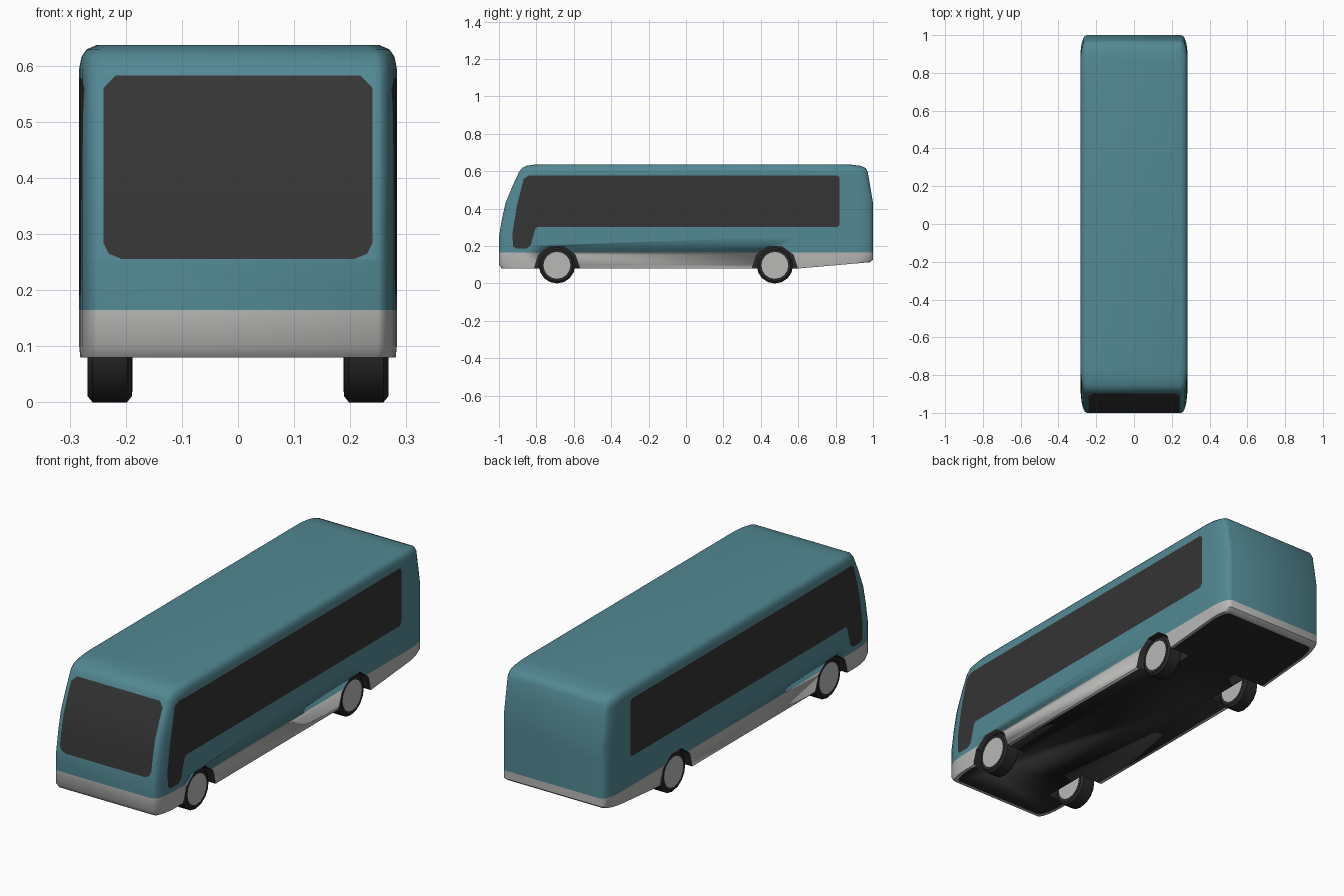
import bpy, bmesh, math
from mathutils import Vector

if "Cube" in bpy.data.objects:
    bpy.data.objects.remove(bpy.data.objects["Cube"])


def material(name, rgb):
    m = bpy.data.materials.new(name)
    m.diffuse_color = (*rgb, 1)
    m.use_nodes = True
    m.node_tree.nodes["Principled BSDF"].inputs["Base Color"].default_value = m.diffuse_color
    return m


MATS = [material("teal paint", (0.085, 0.25, 0.295)),
        material("light grey", (0.48, 0.48, 0.47)),
        material("dark glass", (0.035, 0.035, 0.035)),
        material("black rubber", (0.022, 0.022, 0.022))]
TEAL, GREY, GLASS, BLACK = range(4)


def finish(bm, name, angle=35):
    bmesh.ops.recalc_face_normals(bm, faces=bm.faces)
    me = bpy.data.meshes.new(name)
    bm.to_mesh(me)
    bm.free()
    for m in MATS:
        me.materials.append(m)
    ob = bpy.data.objects.new(name, me)
    bpy.context.collection.objects.link(ob)
    bpy.ops.object.select_all(action='DESELECT')
    ob.select_set(True)
    bpy.context.view_layer.objects.active = ob
    bpy.ops.object.shade_smooth_by_angle(angle=math.radians(angle))
    return ob


def plan(z, yf, yr, hw):
    """Horizontal outline of the body with long soft corners."""
    n, ix, lf, lr = 5, 0.033, 0.13, 0.10
    half = []
    for i in range(n + 1):
        t = math.pi / 2 * i / n
        half.append((hw - ix + ix * math.sin(t), yf + lf * (1 - math.cos(t))))
    half.append((hw, 0.6))
    for i in range(n + 1):
        t = math.pi / 2 * i / n
        half.append((hw - ix + ix * math.cos(t), yr - lr * (1 - math.sin(t))))
    pts = half + [(-x, y) for x, y in reversed(half)]
    out = []
    for x, y in pts:
        rise = max(0, y - 0.6) / 0.4 * 0.035 * max(0, (0.165 - z) / 0.085)
        out.append(Vector((x, y, z + rise)))   # tail sweeps up underneath
    return out, n + 1


def inside(p, poly):
    hit = False
    for (ax, ay), (bx, by) in zip(poly, poly[1:] + poly[:1]):
        if (ay > p[1]) != (by > p[1]) and p[0] < (bx - ax) * (p[1] - ay) / (by - ay) + ax:
            hit = not hit
    return hit


def cut_window(bm, poly, axis, facing):
    """Cut a window outline, given in (axis, z), into the facing skin."""
    lo, hi = min(p[1] for p in poly), max(p[1] for p in poly)

    def skin():
        bm.normal_update()
        return [f for f in bm.faces if facing(f.normal)
                and lo < f.calc_center_median().z < hi]
    for a, b in zip(poly, poly[1:] + poly[:1]):
        co, no = Vector((0, 0, a[1])), Vector((0, 0, b[0] - a[0]))
        co[axis], no[axis] = a[0], -(b[1] - a[1])
        fs = skin()
        geom = fs + list({e for f in fs for e in f.edges}) + list({v for f in fs for v in f.verts})
        bmesh.ops.bisect_plane(bm, geom=geom, dist=1e-5, plane_co=co, plane_no=no.normalized())
    for f in skin():
        c = f.calc_center_median()
        if inside((c[axis], c.z), poly):
            f.material_index = GLASS


# body: stacked outlines (z, front y, rear y, half width)
LEVELS = [(0.08, -0.97, 0.968, 0.268), (0.08, -0.985, 0.982, 0.281), (0.10, -1.0, 1.0, 0.283),
          (0.165, -1.0, 1.0, 0.283), (0.25, -1.0, 1.0, 0.283), (0.34, -0.985, 1.0, 0.283),
          (0.43, -0.965, 1.0, 0.283), (0.52, -0.928, 0.985, 0.283), (0.595, -0.893, 0.972, 0.283),
          (0.616, -0.878, 0.962, 0.279), (0.629, -0.855, 0.935, 0.270), (0.637, -0.80, 0.87, 0.252)]
bm = bmesh.new()
rings = []
for lv in LEVELS:
    pts, mid = plan(*lv)
    rings.append([bm.verts.new(p) for p in pts])
N = len(rings[0])
for k, (r0, r1) in enumerate(zip(rings, rings[1:])):
    for i in range(N):
        f = bm.faces.new((r0[i], r0[(i + 1) % N], r1[(i + 1) % N], r1[i]))
        f.material_index = GREY if k < 3 else TEAL
bm.faces.new(rings[-1])
bot = rings[0]
for loop in (bot[mid:N - mid], bot[N - 1 - mid:] + bot[:mid + 1]):   # underside
    bm.faces.new(loop).material_index = BLACK
bmesh.ops.recalc_face_normals(bm, faces=bm.faces)

# side windows and windscreen
SIDE = [(-.925, .20), (-.912, .188), (-.85, .188), (-.83, .205), (-.807, .29), (-.795, .303),
        (.81, .303), (.822, .316), (.822, .566), (.81, .577), (-.84, .577), (-.868, .56),
        (-.905, .41), (-.928, .27)]
cut_window(bm, SIDE, 1, lambda n: abs(n.x) > 0.5)
SCREEN = [(-.24, .285), (-.23, .265), (-.208, .256), (.208, .256), (.23, .265), (.24, .285),
          (.24, .56), (.218, .583), (-.218, .583), (-.24, .56)]
cut_window(bm, SCREEN, 0, lambda n: n.y < -0.5)
body = finish(bm, "bus_body", 40)


def lathe(profile, sides, centre, mirror, mat_rule, phase=0.0):
    """Closed solid turned about the x axis from (x, radius) points."""
    bm = bmesh.new()
    rs = []
    for x, r in profile:
        rs.append([bm.verts.new((mirror * x, centre[0] + r * math.sin(phase + 2 * math.pi * i / sides),
                                 centre[1] + r * math.cos(phase + 2 * math.pi * i / sides)))
                   for i in range(sides)])
    for k in range(len(rs) - 1):
        for i in range(sides):
            j = (i + 1) % sides
            f = bm.faces.new((rs[k][i], rs[k][j], rs[k + 1][j], rs[k + 1][i]))
            f.material_index = mat_rule(k)
    for r, k in ((rs[0], -1), (rs[-1], len(rs))):
        bm.faces.new(r).material_index = mat_rule(k)
    return bm


TYRE = [(.188, .072), (.189, .086), (.198, .097), (.259, .097), (.268, .086), (.268, .072)]
for y, end in ((-0.69, "front"), (0.475, "rear")):
    for s, side in ((1, "right"), (-1, "left")):
        # wheel arch cut
        arch = finish(lathe([(.165, .121), (.32, .121)], 10, (y, .082), s,
                            lambda k: BLACK, math.pi / 10), "arch_cutter")
        arch.hide_render = True
        mod = body.modifiers.new("arch", 'BOOLEAN')
        mod.operation, mod.solver, mod.object = 'DIFFERENCE', 'EXACT', arch
        bpy.context.view_layer.objects.active = body
        bpy.ops.object.modifier_apply(modifier=mod.name)
        bpy.data.objects.remove(arch)
        # wheel with pale hub faces
        finish(lathe(TYRE, 16, (y, .097), s,
                     lambda k: GREY if k in (-1, len(TYRE)) else BLACK), f"{end}_{side}_wheel")
